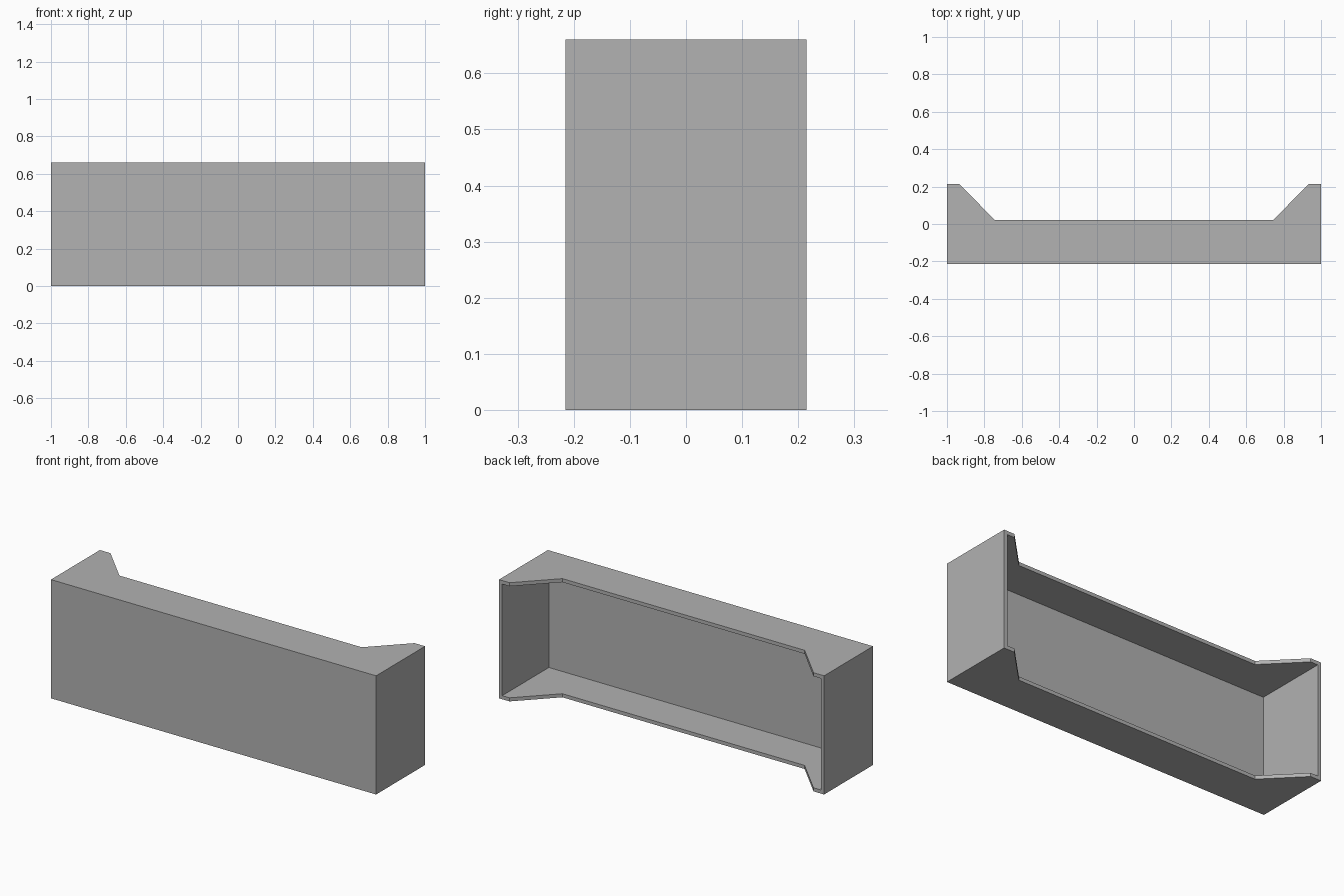
import bpy
import bmesh

cube = bpy.data.objects.get("Cube")
if cube:
    bpy.data.objects.remove(cube, do_unlink=True)

HEIGHT = 0.66
WALL = 0.02

# Single grey colour
grey = bpy.data.materials.new("plain_grey")
grey.use_nodes = True
colour = (0.445, 0.445, 0.445, 1)
grey.diffuse_color = colour
grey.node_tree.nodes["Principled BSDF"].inputs["Base Color"].default_value = colour

# Plan outline: straight front, back edge stepping up to both ends
half = [(1, -0.215), (1, 0.215), (0.935, 0.215), (0.745, 0.022)]
outline = half + [(-x, y) for x, y in reversed(half)]

# Extrude the outline, then open the three back faces
bm = bmesh.new()
base = bm.faces.new([bm.verts.new((x, y, 0)) for x, y in outline])
top = bmesh.ops.extrude_face_region(bm, geom=[base], use_keep_orig=True)
bmesh.ops.translate(bm, vec=(0, 0, HEIGHT),
                    verts=[g for g in top["geom"] if isinstance(g, bmesh.types.BMVert)])
bmesh.ops.recalc_face_normals(bm, faces=bm.faces)
bmesh.ops.delete(bm, geom=[f for f in bm.faces if f.normal.y > 0.1],
                 context="FACES")

mesh = bpy.data.meshes.new("open_back_shell")
bm.to_mesh(mesh)
bm.free()
mesh.materials.append(grey)
shell = bpy.data.objects.new("open_back_shell", mesh)
bpy.context.collection.objects.link(shell)

# Even wall thickness, grown inwards
walls = shell.modifiers.new("walls", "SOLIDIFY")
walls.thickness = WALL
walls.offset = -1
walls.use_even_offset = True
